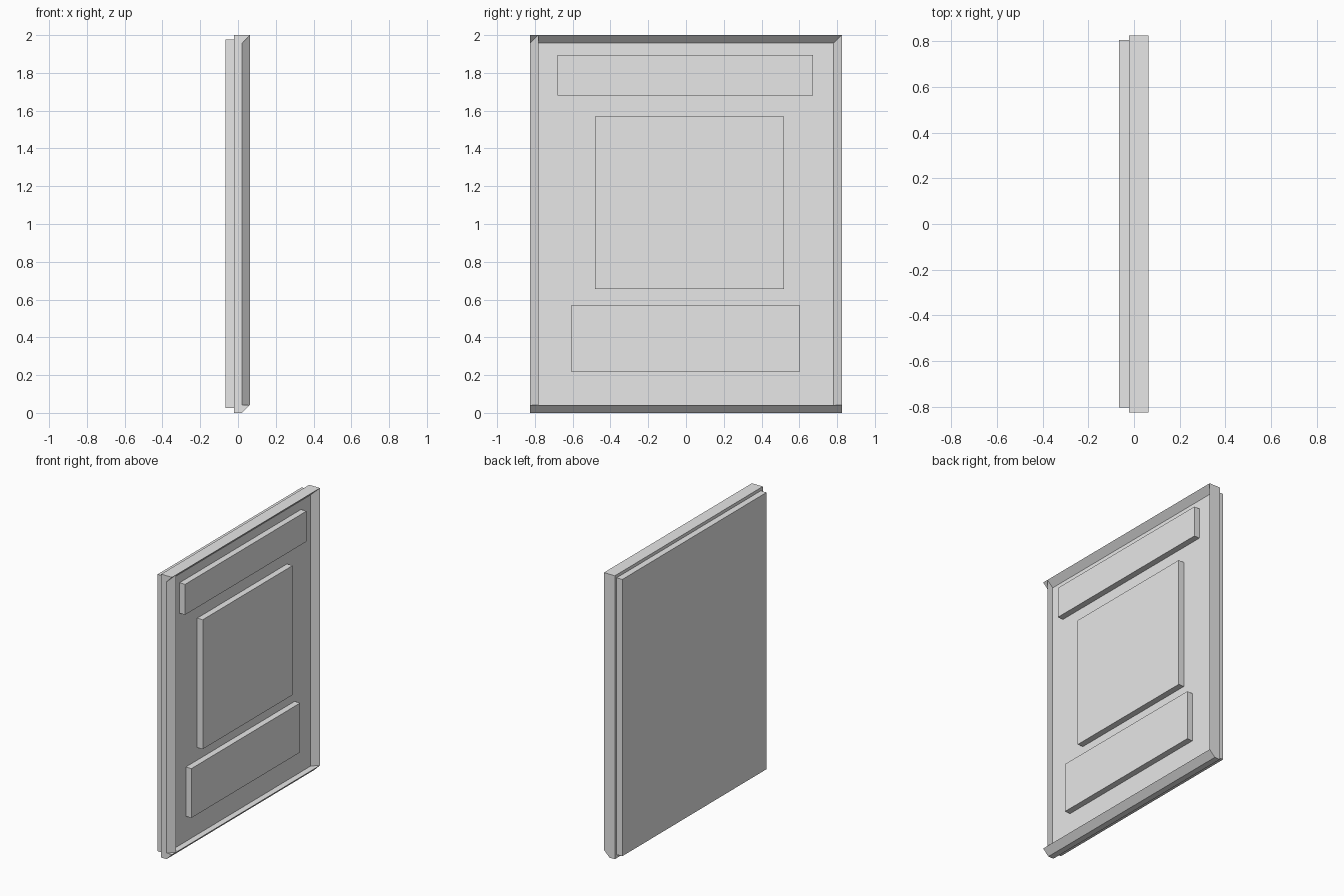
import bpy

cube = bpy.data.objects.get("Cube")
if cube:
    bpy.data.objects.remove(cube, do_unlink=True)

grey = bpy.data.materials.new("plain_grey")
grey.use_nodes = True
colour = (0.8, 0.8, 0.8, 1)
grey.diffuse_color = colour
grey.node_tree.nodes["Principled BSDF"].inputs["Base Color"].default_value = colour

FACE, RIM = 0.02, 0.063     # front of the main slab, front of the rim
W, H, LIP = 0.825, 2.0, 0.043


def prism(name, profile, sweep):
    """Sweep a closed profile along a vector."""
    n = len(profile)
    verts = list(profile) + [tuple(a + b for a, b in zip(p, sweep)) for p in profile]
    faces = [tuple(range(n)), tuple(range(n, 2 * n))]
    faces += [(i, (i + 1) % n, (i + 1) % n + n, i + n) for i in range(n)]
    mesh = bpy.data.meshes.new(name)
    mesh.from_pydata(verts, [], faces)
    mesh.materials.append(grey)
    obj = bpy.data.objects.new(name, mesh)
    bpy.context.collection.objects.link(obj)
    # make all normals point outward
    import bmesh
    bm = bmesh.new()
    bm.from_mesh(mesh)
    bmesh.ops.recalc_face_normals(bm, faces=bm.faces)
    bm.to_mesh(mesh)
    bm.free()
    return obj


def box(name, x, y, z):
    profile = [(x[0], y[0], z[0]), (x[0], y[1], z[0]), (x[0], y[1], z[1]), (x[0], y[0], z[1])]
    return prism(name, profile, (x[1] - x[0], 0, 0))


# Slabs
box("back_panel", (-0.066, -0.022), (-0.803, 0.805), (0.025, 1.978))
box("main_slab", (-0.022, FACE), (-W, W), (0, H))

# Raised blocks on the face
box("upper_block", (FACE, RIM), (-0.68, 0.673), (1.68, 1.895))
box("middle_block", (FACE, RIM), (-0.483, 0.518), (0.657, 1.57))
box("lower_block", (FACE, RIM), (-0.61, 0.603), (0.22, 0.568))

# Wedge rim: horizontal strips slope downward, upright strips slope toward the front
for name, z, tip in (("top_rim", H - LIP, H), ("bottom_rim", 0, LIP)):
    prism(name, [(FACE, -W, z), (RIM, -W, tip), (FACE, -W, tip)], (0, 2 * W, 0))
for name, y in (("front_rim", -W), ("rear_rim", W - LIP)):
    prism(name, [(FACE, y, LIP), (RIM, y + LIP, LIP), (FACE, y + LIP, LIP)], (0, 0, H - LIP))
